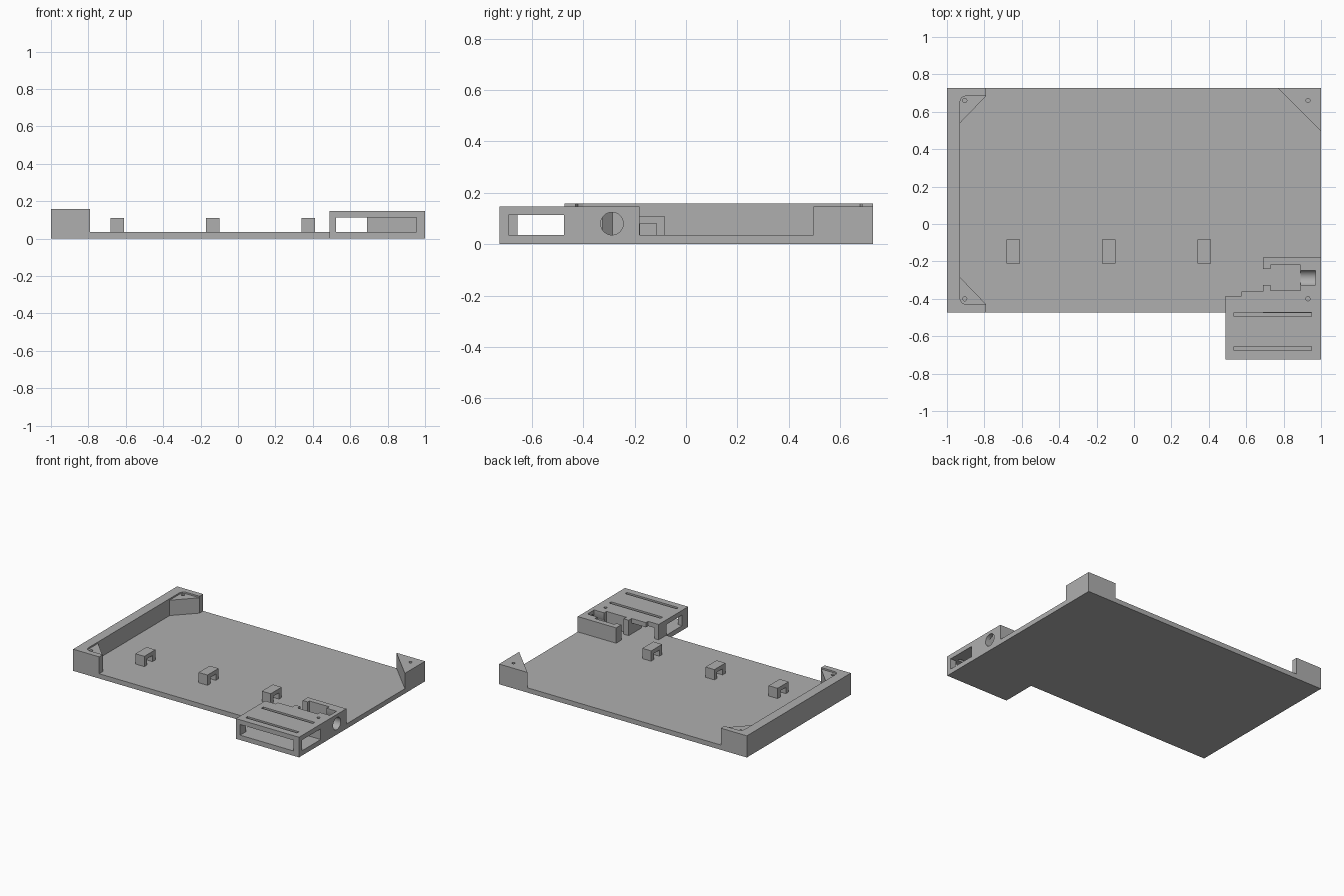
import bpy, bmesh, math
from mathutils import Matrix, Vector

if "Cube" in bpy.data.objects:
    bpy.data.objects.remove(bpy.data.objects["Cube"], do_unlink=True)

mat = bpy.data.materials.new("plain grey")
mat.use_nodes = True
grey = (0.43, 0.43, 0.43, 1)
mat.diffuse_color = grey
mat.node_tree.nodes["Principled BSDF"].inputs["Base Color"].default_value = grey

FLOOR, ROOF, RIM = 0.035, 0.147, 0.158
FRONT, BACK, MID = -0.472, 0.727, 0.1275


def finish(name, bm):
    bmesh.ops.recalc_face_normals(bm, faces=bm.faces)
    mesh = bpy.data.meshes.new(name)
    bm.to_mesh(mesh)
    bm.free()
    mesh.materials.append(mat)
    obj = bpy.data.objects.new(name, mesh)
    bpy.context.collection.objects.link(obj)
    return obj


def prism(name, points, lo, hi, axis="z"):
    """Extrude an xy outline along z, or a yz outline along x."""
    bm = bmesh.new()
    place = (lambda a, b: (a, b, lo)) if axis == "z" else (lambda a, b: (lo, a, b))
    face = bm.faces.new([bm.verts.new(place(*p)) for p in points])
    step = Vector((0, 0, hi - lo)) if axis == "z" else Vector((hi - lo, 0, 0))
    ext = bmesh.ops.extrude_face_region(bm, geom=[face], use_keep_orig=True)
    bmesh.ops.translate(bm, vec=step, verts=[v for v in ext["geom"] if isinstance(v, bmesh.types.BMVert)])
    return finish(name, bm)


def box(x0, x1, y0, y1, z0, z1):
    return prism("cutter", [(x0, y0), (x1, y0), (x1, y1), (x0, y1)], z0, z1)


def rod(center, radius, depth, along_x=False):
    bm = bmesh.new()
    turn = Matrix.Rotation(math.pi / 2, 4, "Y") if along_x else Matrix()
    bmesh.ops.create_cone(bm, cap_ends=True, segments=32, radius1=radius, radius2=radius,
                          depth=depth, matrix=Matrix.Translation(center) @ turn)
    return finish("cutter", bm)


def carve(obj, cutters):
    """Subtract the cutters, bake the result and remove the cutters."""
    for c in cutters:
        c.hide_render = True
        mod = obj.modifiers.new("cut", "BOOLEAN")
        mod.operation, mod.solver, mod.object = "DIFFERENCE", "EXACT", c
    bpy.context.view_layer.update()
    deps = bpy.context.evaluated_depsgraph_get()
    baked = bpy.data.meshes.new_from_object(obj.evaluated_get(deps))
    obj.modifiers.clear()
    obj.data = baked
    for c in cutters:
        bpy.data.objects.remove(c, do_unlink=True)
    bpy.ops.object.select_all(action="DESELECT")
    obj.select_set(True)
    bpy.context.view_layer.objects.active = obj
    bpy.ops.object.shade_smooth_by_angle(angle=math.radians(30))


def screw_hole(x, y):
    return rod((x, y, 0.1), 0.011, 0.125)


# Base plate with the front extension
prism("base_plate", [(-1, FRONT), (0.49, FRONT), (0.49, -0.725), (1, -0.725), (1, BACK), (-1, BACK)], 0, FLOOR)

# Raised wall along the right-hand edge, wrapping both corners
half = [(-0.93, 0.655), (-0.921, 0.676), (-0.90, 0.685), (-0.79, 0.685), (-0.79, BACK), (-1, BACK)]


def flip(points):
    return [(x, 2 * MID - y) for x, y in reversed(points)]


prism("side_wall", half + flip(half), FLOOR, RIM)

# Triangular corner supports with screw holes
gusset = [(-0.93, 0.54), (-0.79, 0.685), (-0.79, 0.69), (-0.94, 0.69), (-0.94, 0.54)]
for name, outline, hole in (
        ("back_right_support", gusset, (-0.905, 0.66)),
        ("front_right_support", flip(gusset), (-0.905, -0.40)),
        ("back_left_support", [(0.77, BACK), (1, 0.495), (1, BACK)], (0.93, 0.66))):
    carve(prism(name, outline, FLOOR, ROOF), [screw_hole(*hole)])

# Small cable bridges
arch = [(-0.21, FLOOR), (-0.178, FLOOR), (-0.178, 0.08), (-0.115, 0.08),
        (-0.115, FLOOR), (-0.083, FLOOR), (-0.083, 0.11), (-0.21, 0.11)]
for i, x in enumerate((-0.645, -0.135, 0.375)):
    prism(f"cable_bridge_{i + 1}", arch, x - 0.036, x + 0.036, "x")

# Hollow housing at the front left corner
housing = prism("housing", [(0.49, -0.725), (1, -0.725), (1, -0.18), (0.69, -0.18), (0.69, -0.36),
                            (0.575, -0.36), (0.575, -0.385), (0.49, -0.385)], FLOOR, ROOF)
low, top = 0.02, 0.113
socket_y, socket_z = -0.288, 0.08
carve(housing, [
    box(0.525, 0.955, -0.8, -0.475, low, top),       # cavity and front window
    box(0.9, 1.1, -0.69, -0.475, low, top),          # left window
    box(0.4, 0.6, -0.655, -0.475, low, top),         # right window
    box(0.525, 0.69, -0.5, -0.3, low, top),          # rear opening
    box(0.535, 0.95, -0.495, -0.473, 0.1, 0.2),      # roof slots
    box(0.535, 0.95, -0.676, -0.655, 0.1, 0.2),
    box(0.73, 0.89, -0.355, -0.22, low, 0.2),        # connector pocket
    box(0.6, 0.74, -0.325, -0.24, low, 0.2),         # cable exit
    box(0.88, 0.97, socket_y - 0.039, socket_y + 0.039, socket_z, 0.2),
    rod((0.99, socket_y, socket_z), 0.044, 0.22, True),  # round socket
    screw_hole(0.93, -0.40),
])
